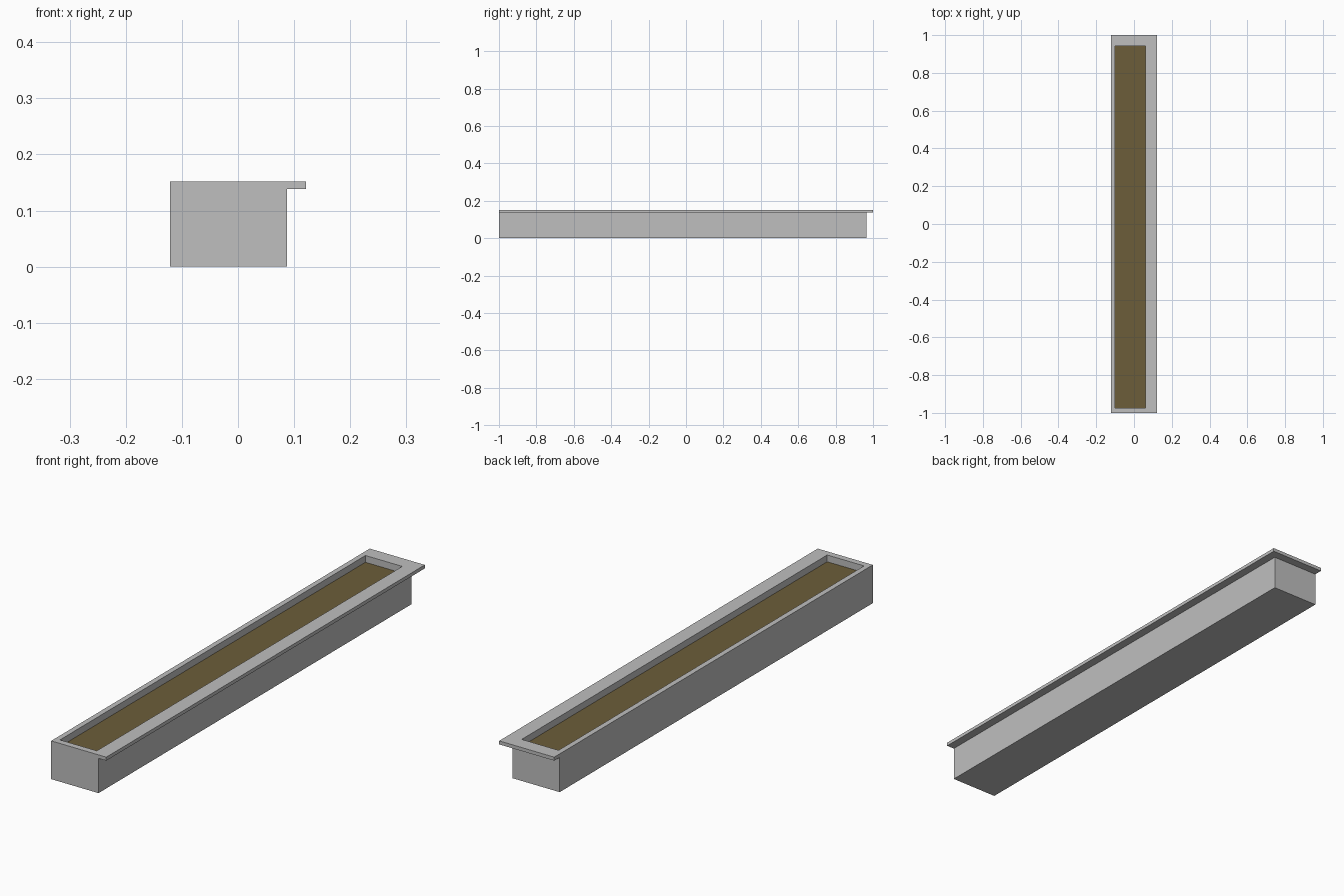
import bpy
from mathutils import Vector

default = bpy.data.objects.get("Cube")
if default:
    bpy.data.objects.remove(default, do_unlink=True)


def material(name, rgb):
    mat = bpy.data.materials.new(name)
    mat.use_nodes = True
    mat.diffuse_color = (*rgb, 1)
    mat.node_tree.nodes["Principled BSDF"].inputs["Base Color"].default_value = (*rgb, 1)
    return mat


def box(name, low, high, mat):
    """Axis-aligned box between two opposite corners."""
    low, high = Vector(low), Vector(high)
    bpy.ops.mesh.primitive_cube_add(size=1, location=(low + high) / 2)
    obj = bpy.context.object
    obj.name = obj.data.name = name
    obj.scale = high - low
    bpy.ops.object.transform_apply(location=True, rotation=False, scale=True)
    obj.data.materials.append(mat)
    return obj


def carve(target, low, high):
    """Cut a box-shaped volume out of the target."""
    cutter = box("cutter", low, high, target.data.materials[0])
    cutter.hide_render = True
    mod = target.modifiers.new("carve", "BOOLEAN")
    mod.operation = "DIFFERENCE"
    mod.solver = "EXACT"
    mod.object = cutter
    bpy.context.view_layer.objects.active = target
    bpy.ops.object.modifier_apply(modifier=mod.name)
    bpy.data.objects.remove(cutter, do_unlink=True)


grey = material("light grey", (0.52, 0.52, 0.52))
brown = material("earth brown", (0.15, 0.11, 0.042))

X, Y, TOP = 0.121, 1.0, 0.152
LIP, FLOOR = 0.138, 0.125

# Trough body with an overhanging lip on one long side and the back end
trough = box("trough", (-X, -Y, 0), (X, Y, TOP), grey)
carve(trough, (0.087, -2, -1), (1, 2, LIP))
carve(trough, (-1, 0.966, -1), (1, 2, LIP))

# Open recess in the top
carve(trough, (-0.1, -0.975, FLOOR - 0.004), (0.062, 0.943, 1))

# Soil bed filling the bottom of the recess
box("soil_bed", (-0.1, -0.975, FLOOR - 0.004), (0.062, 0.943, FLOOR), brown)
